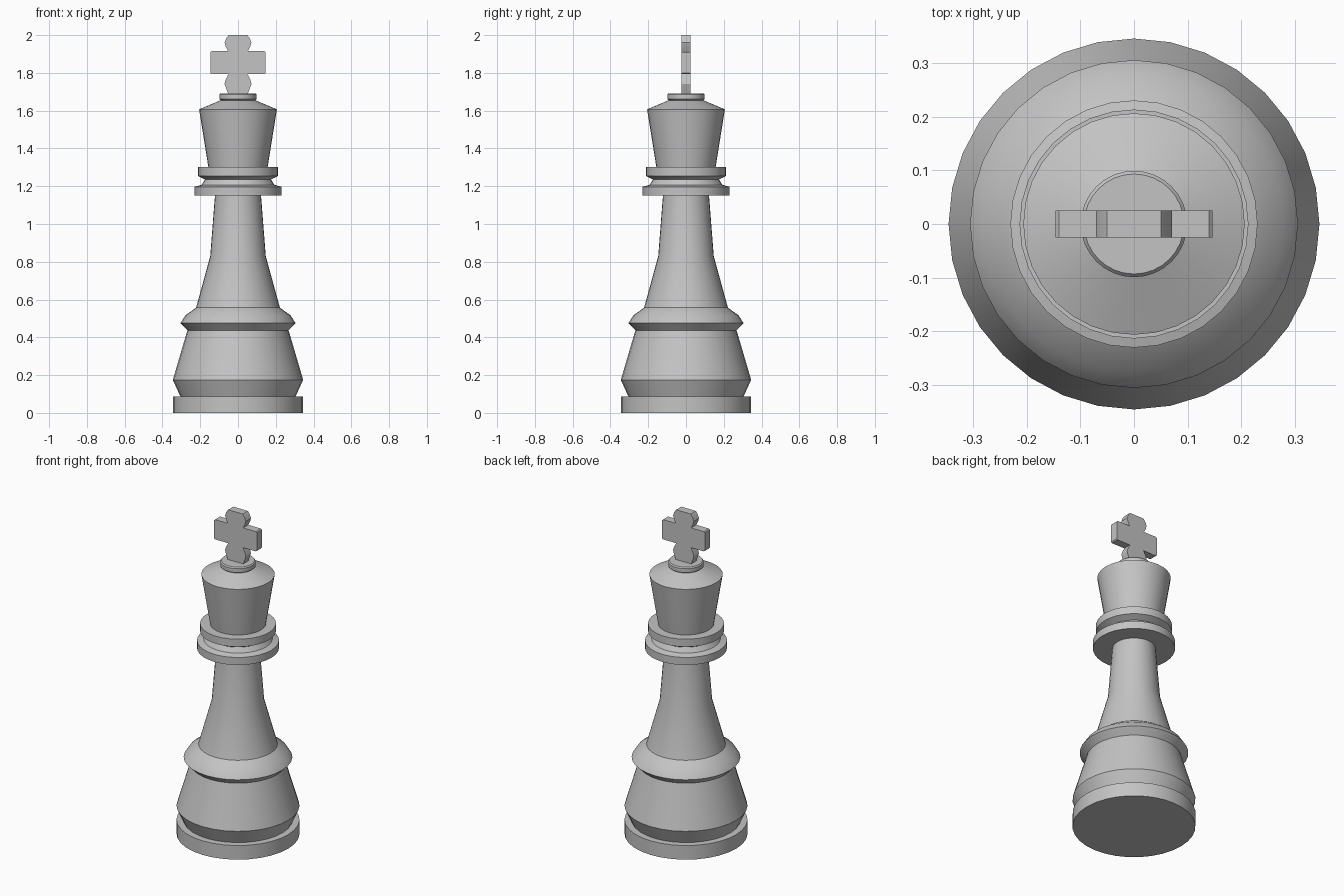
import bpy, bmesh, math

cube = bpy.data.objects.get("Cube")
if cube:
    bpy.data.objects.remove(cube, do_unlink=True)

SIDES = 32

grey = bpy.data.materials.new("plain_grey")
grey.use_nodes = True
colour = (0.55, 0.55, 0.55, 1)
grey.diffuse_color = colour
grey.node_tree.nodes["Principled BSDF"].inputs["Base Color"].default_value = colour


def finish(name, bm):
    """Turn a bmesh into a smooth-shaded object with crisp edges."""
    bmesh.ops.recalc_face_normals(bm, faces=bm.faces)
    mesh = bpy.data.meshes.new(name)
    bm.to_mesh(mesh)
    bm.free()
    mesh.materials.append(grey)
    obj = bpy.data.objects.new(name, mesh)
    bpy.context.collection.objects.link(obj)
    bpy.ops.object.select_all(action="DESELECT")
    obj.select_set(True)
    bpy.context.view_layer.objects.active = obj
    bpy.ops.object.shade_smooth_by_angle(angle=math.radians(30))
    return obj


def lathe(name, profile):
    """Revolve (radius, height) points about z and cap both ends."""
    bm = bmesh.new()
    rings = []
    for r, z in profile:
        angles = [math.tau * i / SIDES for i in range(SIDES)]
        rings.append([bm.verts.new((r * math.cos(a), r * math.sin(a), z)) for a in angles])
    for low, high in zip(rings, rings[1:]):
        for i in range(SIDES):
            j = (i + 1) % SIDES
            bm.faces.new((low[i], low[j], high[j], high[i]))
    bm.faces.new(rings[0])
    bm.faces.new(rings[-1])
    return finish(name, bm)


def plate(name, half_outline, thickness):
    """Mirror a half outline in x and extrude it along y."""
    outline = half_outline + [(-x, z) for x, z in reversed(half_outline)]
    bm = bmesh.new()
    face = bm.faces.new([bm.verts.new((x, -thickness / 2, z)) for x, z in outline])
    new = bmesh.ops.extrude_face_region(bm, geom=[face])["geom"]
    verts = [v for v in new if isinstance(v, bmesh.types.BMVert)]
    bmesh.ops.translate(bm, verts=verts, vec=(0, thickness, 0))
    return finish(name, bm)


# Turned body: foot, waist, shoulder, stem, collars, head and cap
lathe("body", [
    (0.345, 0), (0.345, 0.087), (0.305, 0.087),       # foot
    (0.345, 0.175), (0.268, 0.437),                   # lower drum
    (0.305, 0.475), (0.278, 0.517), (0.222, 0.557),   # shoulder
    (0.147, 0.83), (0.122, 1.15),                     # stem
    (0.23, 1.15), (0.23, 1.197), (0.193, 1.207),      # wide collar
    (0.175, 1.235), (0.213, 1.255), (0.213, 1.302),   # upper collar
    (0.157, 1.302), (0.206, 1.607),                   # head
    (0.092, 1.655), (0.099, 1.661), (0.099, 1.685), (0.093, 1.692),  # cap
])

# Cross finial with flared, rounded top and bottom and square side arms
plate("cross", [
    (0.05, 1.685), (0.06, 1.71), (0.071, 1.742), (0.066, 1.763), (0.05, 1.793),
    (0.14, 1.793), (0.146, 1.799), (0.146, 1.909), (0.14, 1.915),
    (0.053, 1.915), (0.066, 1.942), (0.071, 1.96), (0.064, 1.98), (0.05, 2.0),
], 0.05)
